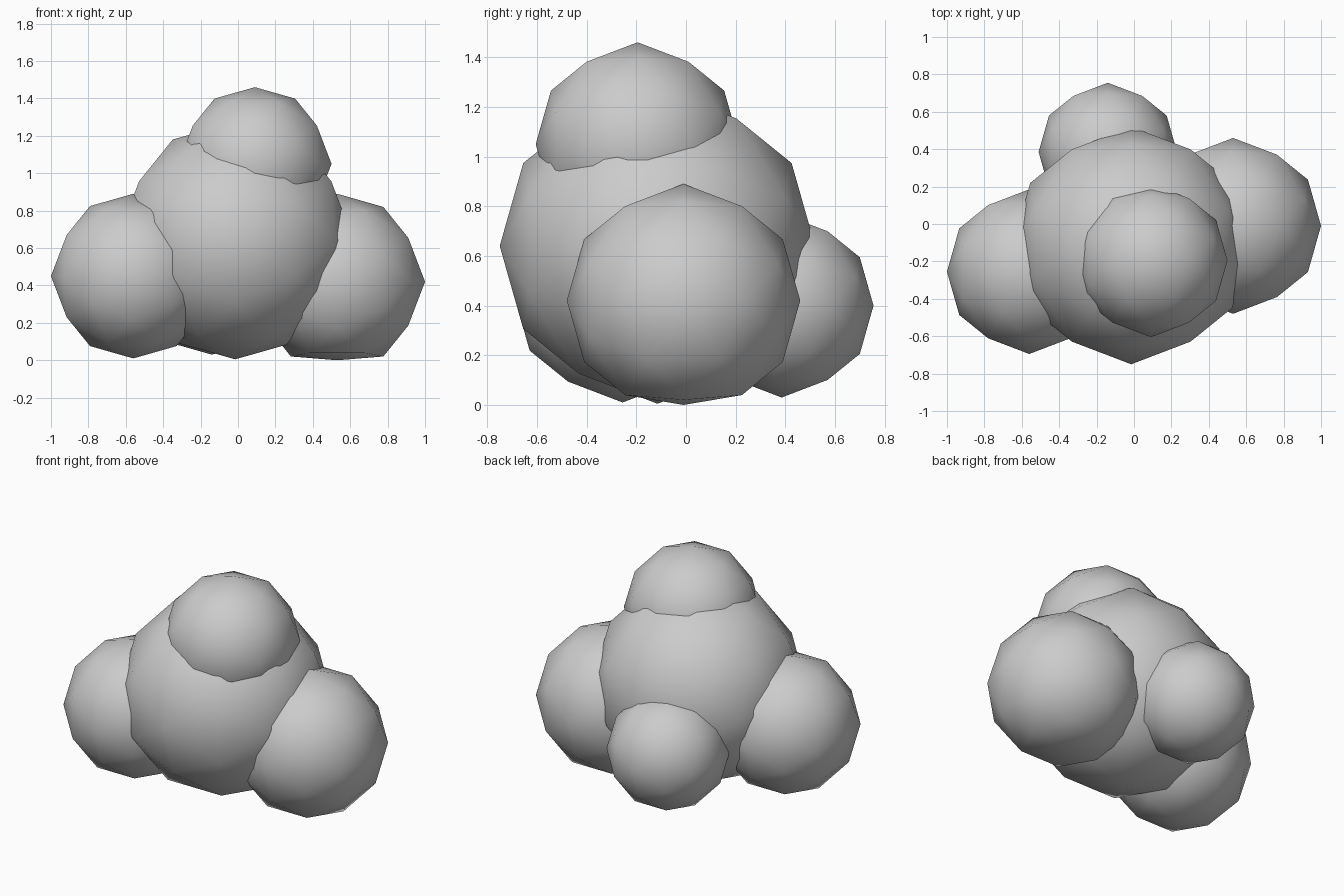
import bpy, bmesh, math
from mathutils import Matrix

if "Cube" in bpy.data.objects:
    bpy.data.objects.remove(bpy.data.objects["Cube"])

# Turns the stock icosphere so an edge midpoint, not a corner, points up
TILT = Matrix.Rotation(-math.atan(2 / (1 + math.sqrt(5))), 4, 'Y')


def ball(name, centre, radius):
    bm = bmesh.new()
    bmesh.ops.create_icosphere(bm, subdivisions=2, radius=radius, matrix=TILT)
    # Flatten anything that would sink below the ground
    for v in bm.verts:
        v.co.z = max(v.co.z, -centre[2])
    for f in bm.faces:
        f.smooth = True
    mesh = bpy.data.meshes.new(name)
    bm.to_mesh(mesh)
    bm.free()
    obj = bpy.data.objects.new(name, mesh)
    obj.location = centre
    bpy.context.collection.objects.link(obj)
    return obj


# Large central lump with four smaller lumps around and on top of it
ball("main_lump", (-0.015, -0.115, 0.64), 0.635)
ball("left_lump", (-0.56, -0.255, 0.45), 0.44)
ball("right_lump", (0.53, -0.01, 0.42), 0.47)
ball("back_lump", (-0.14, 0.385, 0.40), 0.37)
ball("top_lump", (0.09, -0.195, 1.05), 0.41)
